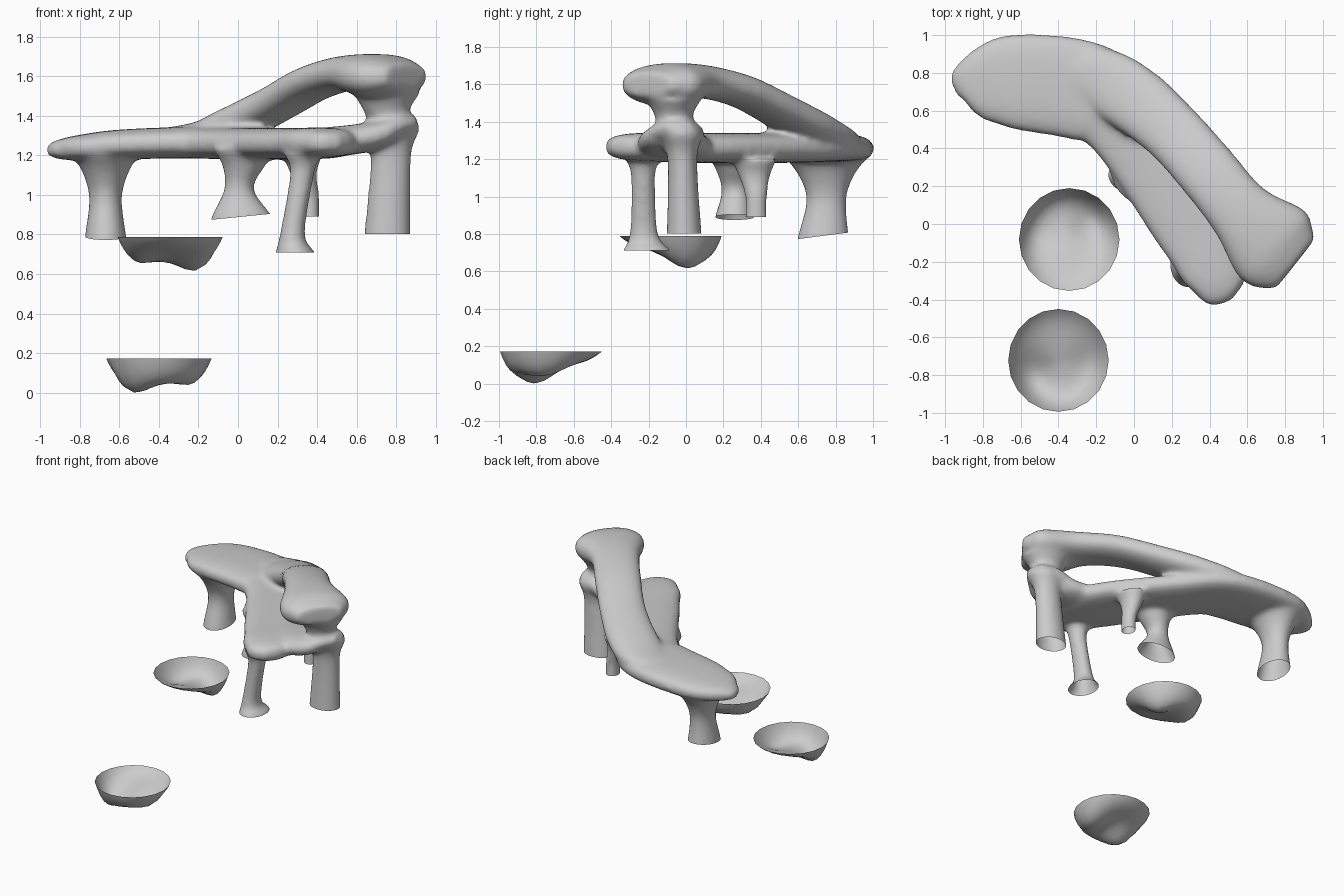
import bpy, bmesh, math
from mathutils import Vector

if "Cube" in bpy.data.objects:
    bpy.data.objects.remove(bpy.data.objects["Cube"])


def spline(rows, steps=6):
    """Catmull-Rom interpolation of all columns."""
    out = []
    for i in range(len(rows) - 1):
        p = [Vector(rows[min(max(j, 0), len(rows) - 1)]) for j in range(i - 1, i + 3)]
        for s in range(steps):
            t = s / steps
            out.append(0.5 * (2 * p[1] + (p[2] - p[0]) * t
                              + (2 * p[0] - 5 * p[1] + 4 * p[2] - p[3]) * t * t
                              + (3 * p[1] - p[0] - 3 * p[2] + p[3]) * t ** 3))
    return out + [Vector(rows[-1])]


def loft(bm, rows, upright=False, power=1.0, n=28):
    """Closed loft; each row is x, y, z, half-width, half-height."""
    pts, rings = spline(rows), []
    for i, p in enumerate(pts):
        c = Vector(p[:3])
        if upright:
            a, b = Vector((1, 0, 0)), Vector((0, 1, 0))
        else:
            d = Vector((pts[min(i + 1, len(pts) - 1)] - pts[max(i - 1, 0)])[:3])
            a = Vector((-d.y, d.x, 0)).normalized()
            b = d.normalized().cross(a)
        ring = []
        for k in range(n):
            t = 2 * math.pi * k / n
            u, v = [math.copysign(abs(f) ** power, f) for f in (math.cos(t), math.sin(t))]
            ring.append(bm.verts.new(c + a * u * p[3] + b * v * p[4]))
        rings.append(ring)
    faces = [bm.faces.new(rings[0][::-1]), bm.faces.new(rings[-1])]
    for r, s in zip(rings, rings[1:]):
        faces += [bm.faces.new((r[k], r[(k + 1) % n], s[(k + 1) % n], s[k])) for k in range(n)]
    bmesh.ops.recalc_face_normals(bm, faces=faces)


def add_object(name, bm):
    me = bpy.data.meshes.new(name)
    bm.to_mesh(me)
    bm.free()
    ob = bpy.data.objects.new(name, me)
    bpy.context.collection.objects.link(ob)
    return ob


bm = bmesh.new()
feet = []


def leg(foot, *rows, slope=(0, 0)):
    """Leg from foot to shoulder: runs on below the foot, flares out above the shoulder."""
    x, y, z, rx, ry = foot
    X, Y, Z, RX, RY = rows[-1]
    loft(bm, [(x, y, z - .09, rx * 1.08, ry * 1.08), foot, *rows,
              (X, Y, Z + .09, RX * 1.45, RY * 1.45)], upright=True)
    feet.append((Vector(foot[:3]), Vector((-slope[0], -slope[1], 1))))


# Bent flat slab
loft(bm, [(-.955, .72, 1.225, .05, .025), (-.9, .74, 1.23, .12, .05), (-.79, .75, 1.24, .205, .065),
          (-.6, .752, 1.255, .255, .075), (-.24, .695, 1.265, .265, .08), (-.03, .53, 1.26, .23, .08),
          (.32, .05, 1.26, .25, .08), (.425, -.24, 1.265, .185, .075), (.455, -.37, 1.265, .11, .06),
          (.47, -.42, 1.265, .05, .03)], power=.72)

# Bridge from the slab up to the tall corner leg
loft(bm, [(.3, 0, 1.26, .2, .07), (.62, -.07, 1.285, .19, .075), (.78, -.05, 1.345, .15, .058),
          (.9, -.03, 1.375, .07, .03)], power=.8)

# Raised arm ending in a blunt knob
loft(bm, [(-.5, .78, 1.27, .1, .05), (-.2, .765, 1.3, .17, .07), (0, .66, 1.365, .18, .088),
          (.2, .49, 1.465, .165, .085), (.38, .29, 1.565, .165, .085), (.56, .07, 1.615, .175, .09),
          (.74, -.115, 1.597, .25, .113), (.855, -.21, 1.6, .17, .065)], power=.85)

# Left leg, middle leg, front leg, thin back leg, tall corner leg with the knob's neck
leg((-.67, .735, .79, .105, .137), (-.67, .75, .98, .083, .107), (-.67, .75, 1.11, .115, .148), slope=(0, .13))
leg((.02, .26, .89, .155, .105), (.005, .265, 1.03, .075, .075), (.03, .265, 1.15, .11, .11), slope=(.1, 0))
leg((.29, -.21, .71, .1, .13), (.275, -.225, .8, .064, .077), (.325, -.23, 1.11, .062, .066))
leg((.365, .375, .89, .048, .06), (.36, .375, 1, .052, .06), (.33, .365, 1.11, .068, .085))
leg((.755, -.01, .803, .117, .094), (.775, -.02, 1.2, .102, .08), (.79, -.03, 1.34, .13, .12),
    (.752, -.065, 1.425, .118, .1))

# Fuse everything into one smooth skin
body = add_object("bridged_table_body", bm)
mod = body.modifiers.new("fuse", 'REMESH')
mod.mode = 'VOXEL'
mod.voxel_size = .015
mod = body.modifiers.new("soften", 'SMOOTH')
mod.factor = .5
mod.iterations = 18
fused = body.evaluated_get(bpy.context.evaluated_depsgraph_get())
bm = bmesh.new()
bm.from_mesh(fused.to_mesh())
fused.to_mesh_clear()
body.modifiers.clear()

# Trim every foot open along its plane
for co, normal in feet:
    near = []
    for f in bm.faces:
        c = f.calc_center_median()
        if c.z < co.z + .15 and (c - co).xy.length < .25 \
                and min(feet, key=lambda o: (c - o[0]).xy.length)[0] is co:
            near.append(f)
    geom = {e for f in near for e in f.edges} | {v for f in near for v in f.verts} | set(near)
    bmesh.ops.bisect_plane(bm, geom=list(geom), plane_co=co, plane_no=normal, clear_inner=True)
bm.to_mesh(body.data)
bm.free()
body.data.shade_smooth()


# Shallow open bowls with an uneven underside; the second is the first turned half round
def bowl(name, cx, cy, rim, turn):
    bm = bmesh.new()
    n, m = 20, 10

    def point(r, t):
        u, v = r * math.cos(t), r * math.sin(t)
        depth = (.092 - .05 * v + .07 * math.exp(-((u + .5) ** 2 + (v + .3) ** 2) / .2)
                 + .04 * math.exp(-((u - .65) ** 2 + (v + .1) ** 2) / .2)) * (1 - r ** 6)
        return bm.verts.new((cx + turn * u * .266, cy + turn * v * .272, rim - depth))

    rings = [[point(math.sin(math.pi / 2 * i / m), 2 * math.pi * k / n) for k in range(n)]
             for i in range(1, m + 1)]
    mid = point(0, 0)
    for k in range(n):
        j = (k + 1) % n
        bm.faces.new((mid, rings[0][k], rings[0][j]))
        for a, b in zip(rings, rings[1:]):
            bm.faces.new((a[k], b[k], b[j], a[j]))
    add_object(name, bm).data.shade_smooth()


bowl("upper_bowl", -.343, -.082, .788, -1)
bowl("lower_bowl", -.4, -.722, .172, 1)
